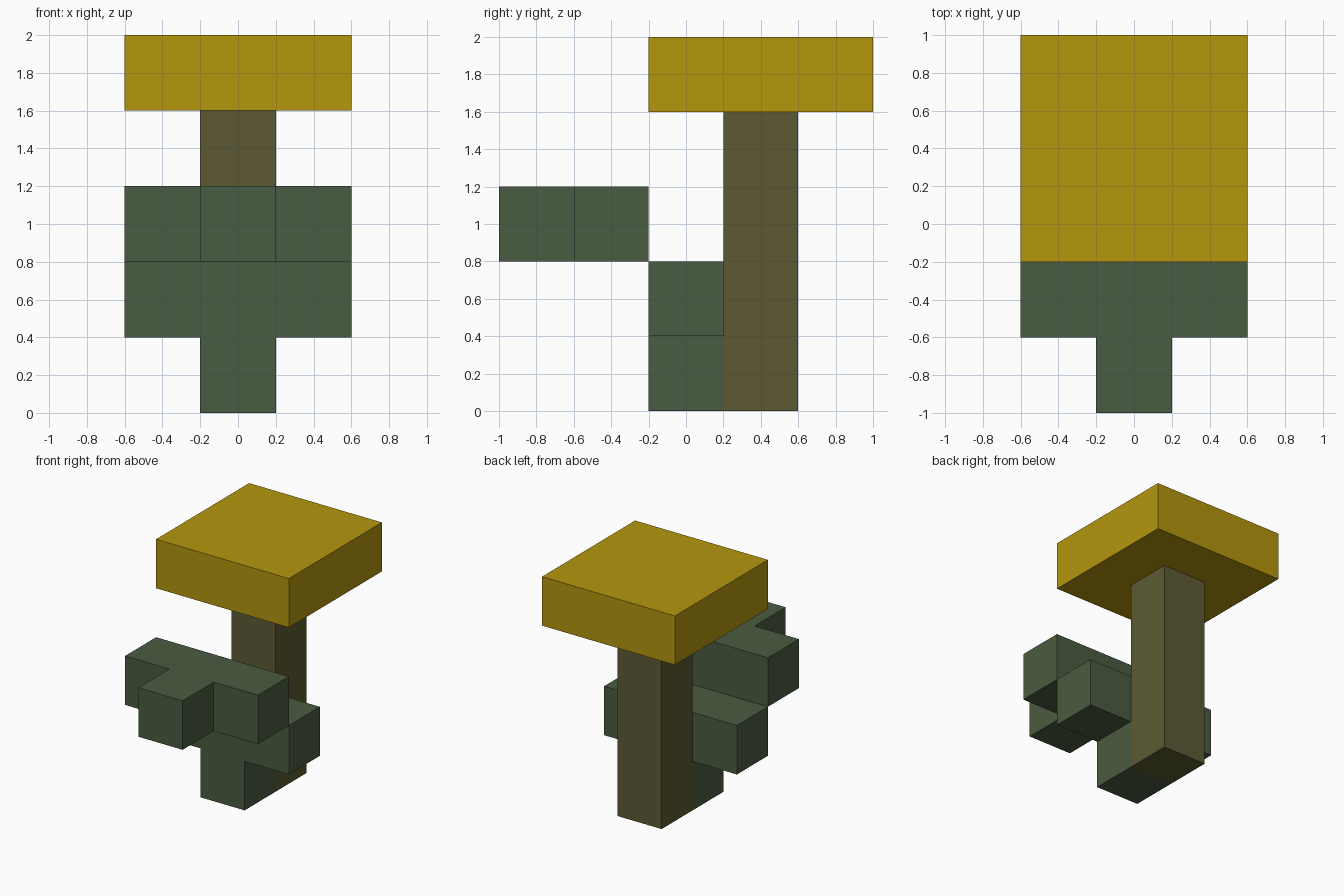
import bpy
import bmesh
from mathutils import Vector

cube = bpy.data.objects.get("Cube")
if cube:
    bpy.data.objects.remove(cube, do_unlink=True)


def srgb(hex_code):
    """Convert a hex colour to linear RGBA."""
    vals = [int(hex_code[i:i + 2], 16) / 255 for i in (0, 2, 4)]
    return [v / 12.92 if v <= 0.04045 else ((v + 0.055) / 1.055) ** 2.4 for v in vals] + [1.0]


def make_material(name, hex_code):
    mat = bpy.data.materials.new(name)
    mat.use_nodes = True
    color = srgb(hex_code)
    mat.diffuse_color = color
    bsdf = next(n for n in mat.node_tree.nodes if n.type == 'BSDF_PRINCIPLED')
    bsdf.inputs["Base Color"].default_value = color
    return mat


def prism(name, points, direction, mat):
    """Extrude a flat outline into a solid part."""
    bm = bmesh.new()
    face = bm.faces.new([bm.verts.new(p) for p in points])
    result = bmesh.ops.extrude_face_region(bm, geom=[face], use_keep_orig=True)
    moved = [g for g in result["geom"] if isinstance(g, bmesh.types.BMVert)]
    bmesh.ops.translate(bm, verts=moved, vec=Vector(direction))
    bmesh.ops.recalc_face_normals(bm, faces=bm.faces)
    mesh = bpy.data.meshes.new(name)
    bm.to_mesh(mesh)
    bm.free()
    mesh.materials.append(mat)
    obj = bpy.data.objects.new(name, mesh)
    bpy.context.collection.objects.link(obj)
    return obj


def rectangle(half_x, y0, y1, z):
    return [(-half_x, y0, z), (half_x, y0, z), (half_x, y1, z), (-half_x, y1, z)]


yellow = make_material("mustard yellow", "B4960D")
olive = make_material("olive brown", "5C5A33")
green = make_material("moss green", "4A5C41")

# Square cap and the post that carries it
prism("cap", rectangle(0.6, -0.2, 1.0, 1.6), (0, 0, 0.4), yellow)
prism("post", rectangle(0.2, 0.2, 0.6, 0.0), (0, 0, 1.6), olive)

# Two matching T-shaped blocks: one upright at the post, one lying in front
half = [(0.2, 0.0), (0.2, 0.4), (0.6, 0.4), (0.6, 0.8)]
t_outline = half + [(-u, v) for u, v in reversed(half)]
prism("upright_t_block", [(u, -0.2, v) for u, v in t_outline], (0, 0.4, 0), green)
prism("flat_t_block", [(u, v - 1.0, 0.8) for u, v in t_outline], (0, 0, 0.4), green)
